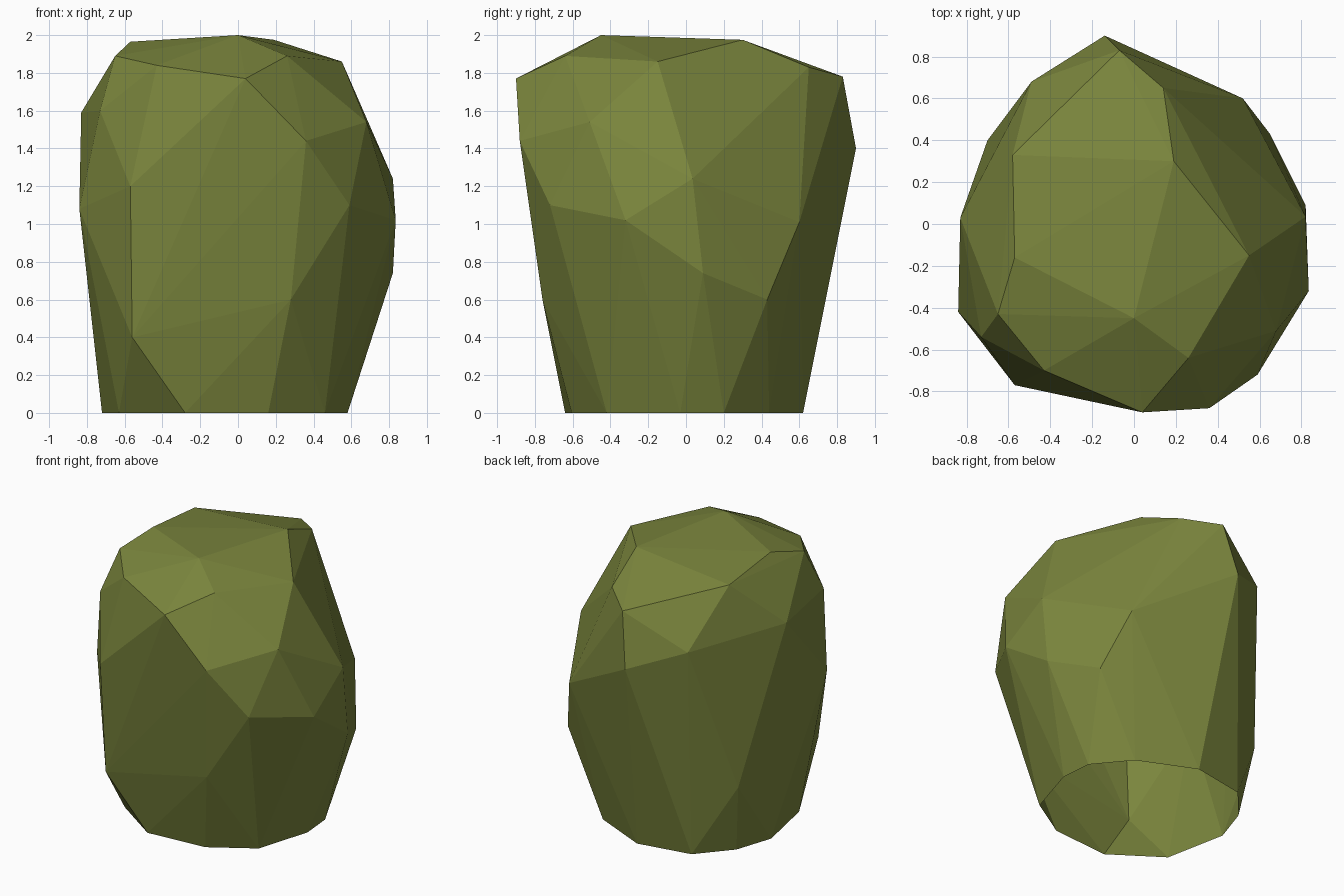
import bpy, bmesh

# One olive material for the whole stone
olive = bpy.data.materials.new("olive_stone")
olive.diffuse_color = (0.195, 0.235, 0.046, 1.0)

# Foot outline where the boulder meets the ground (x, y)
foot = [(0.16, -0.605), (0.46, -0.42), (0.58, -0.03), (0.56, 0.20),
        (0.36, 0.44), (-0.04, 0.62), (-0.43, 0.55), (-0.63, 0.32),
        (-0.72, 0.05), (-0.63, -0.40), (-0.28, -0.64)]

# Chipped corners of the body, low to high
belly = [(-0.56, -0.72, 0.40), (0.28, -0.76, 0.60), (0.82, 0.09, 0.74),
         (0.65, 0.43, 0.60), (-0.70, 0.40, 0.50), (-0.84, -0.42, 1.08),
         (-0.57, -0.77, 1.20), (0.59, -0.72, 1.10), (0.835, -0.32, 1.02),
         (0.82, 0.035, 1.24), (0.52, 0.60, 1.01)]
shoulder = [(-0.73, -0.54, 1.60), (0.36, -0.88, 1.44), (0.68, -0.51, 1.54),
            (-0.14, 0.90, 1.40), (-0.49, 0.68, 1.53), (-0.83, 0.03, 1.59)]
crown = [(0.04, -0.90, 1.77), (-0.43, -0.70, 1.84), (-0.65, -0.43, 1.89),
         (-0.57, -0.16, 1.965), (-0.58, 0.33, 1.915), (-0.07, 0.83, 1.78),
         (0.14, 0.65, 1.83), (0.19, 0.30, 1.975), (0.55, -0.15, 1.86),
         (0.26, -0.64, 1.89), (0.0, -0.45, 2.0)]

# Wrap the corners in a faceted convex skin
bm = bmesh.new()
for p in [(x, y, 0.0) for x, y in foot] + belly + shoulder + crown:
    bm.verts.new(p)
bmesh.ops.convex_hull(bm, input=bm.verts[:])
bmesh.ops.delete(bm, geom=[v for v in bm.verts if not v.link_faces], context='VERTS')
bmesh.ops.recalc_face_normals(bm, faces=bm.faces[:])

# The underside is open
under = [f for f in bm.faces if all(v.co.z < 0.001 for v in f.verts)]
bmesh.ops.delete(bm, geom=under, context='FACES')

mesh = bpy.data.meshes.new("boulder")
bm.to_mesh(mesh)
bm.free()
mesh.materials.append(olive)
boulder = bpy.data.objects.new("boulder", mesh)
bpy.context.collection.objects.link(boulder)
